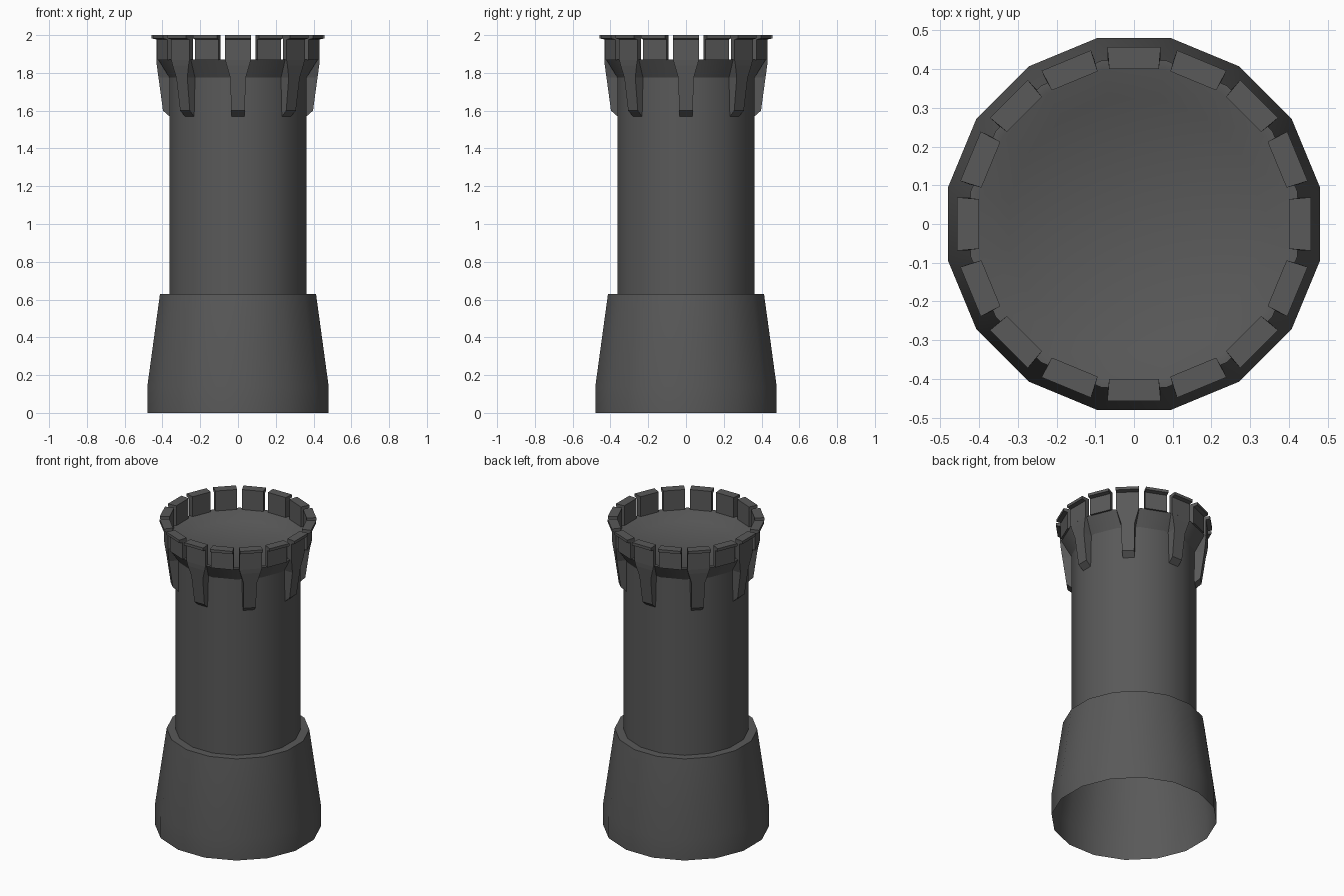
import bpy, bmesh, math
from mathutils import Matrix

if "Cube" in bpy.data.objects:
    bpy.data.objects.remove(bpy.data.objects["Cube"])

SIDES = 16
STEP = 2 * math.pi / SIDES

stone = bpy.data.materials.new("dark grey stone")
stone.diffuse_color = (0.1, 0.1, 0.1, 1)
stone.use_nodes = True
stone.node_tree.nodes["Principled BSDF"].inputs["Base Color"].default_value = stone.diffuse_color


def finish(name, bm, smooth=False):
    me = bpy.data.meshes.new(name)
    bm.to_mesh(me)
    bm.free()
    me.materials.append(stone)
    ob = bpy.data.objects.new(name, me)
    bpy.context.collection.objects.link(ob)
    if smooth:
        bpy.ops.object.select_all(action='DESELECT')
        ob.select_set(True)
        bpy.context.view_layer.objects.active = ob
        bpy.ops.object.shade_smooth_by_angle(angle=math.radians(30))
    return ob


def revolve(name, profile, cap=False):
    """16-sided lathe; profile holds (distance to flat side, z), outside going up."""
    bm = bmesh.new()
    rings = []
    for a, z in profile:
        r = a / math.cos(STEP / 2)
        rings.append([bm.verts.new((r * math.cos((j + .5) * STEP), r * math.sin((j + .5) * STEP), z))
                      for j in range(SIDES)])
    for lo, hi in zip(rings, rings[1:]):
        for j in range(SIDES):
            k = (j + 1) % SIDES
            bm.faces.new((lo[j], lo[k], hi[k], hi[j]))
    if cap:
        bm.faces.new(rings[-1])
    return finish(name, bm, True)


def blocks(name, sections, count):
    """Ring of lofted blocks; sections hold (z, inner r, outer r, inner half width, outer half width)."""
    bm = bmesh.new()
    for n in range(count):
        turn = Matrix.Rotation(n * 2 * math.pi / count, 4, 'Z')
        loops = []
        for z, ri, ro, wi, wo in sections:
            pts = [(ri, -wi, z), (ro, -wo, z), (ro, wo, z), (ri, wi, z)]
            vs = [bm.verts.new(p) for p in pts]
            bmesh.ops.transform(bm, matrix=turn, verts=vs)
            loops.append(vs)
        for lo, hi in zip(loops, loops[1:]):
            for j in range(4):
                k = (j + 1) % 4
                bm.faces.new((lo[j], lo[k], hi[k], hi[j]))
        bm.faces.new(loops[0][::-1])
        bm.faces.new(loops[-1])
    return finish(name, bm)


# flared foot with ledge, open underneath
revolve("tower_base", [(.48, 0), (.48, .14), (.413, .63), (.363, .63)])
# main shaft
revolve("tower_shaft", [(.363, .63), (.363, 1.775)])
# overhanging parapet, sloped inner rim and floor
revolve("parapet_and_floor", [(.363, 1.775), (.422, 1.87), (.398, 1.87), (.323, 1.83)], cap=True)

# battlement blocks with a thin outer lip
blocks("merlons", [(1.868, .40, .432, .064, .068), (1.977, .40, .432, .064, .068),
                   (1.982, .40, .457, .064, .069), (2.0, .40, .457, .064, .069)], SIDES)

# support brackets under every second battlement block
blocks("brackets", [(1.57, .35, .363, .034, .034), (1.60, .35, .397, .036, .036),
                    (1.775, .35, .421, .041, .041), (1.84, .385, .43, .060, .060),
                    (1.869, .40, .432, .068, .068)], SIDES // 2)
